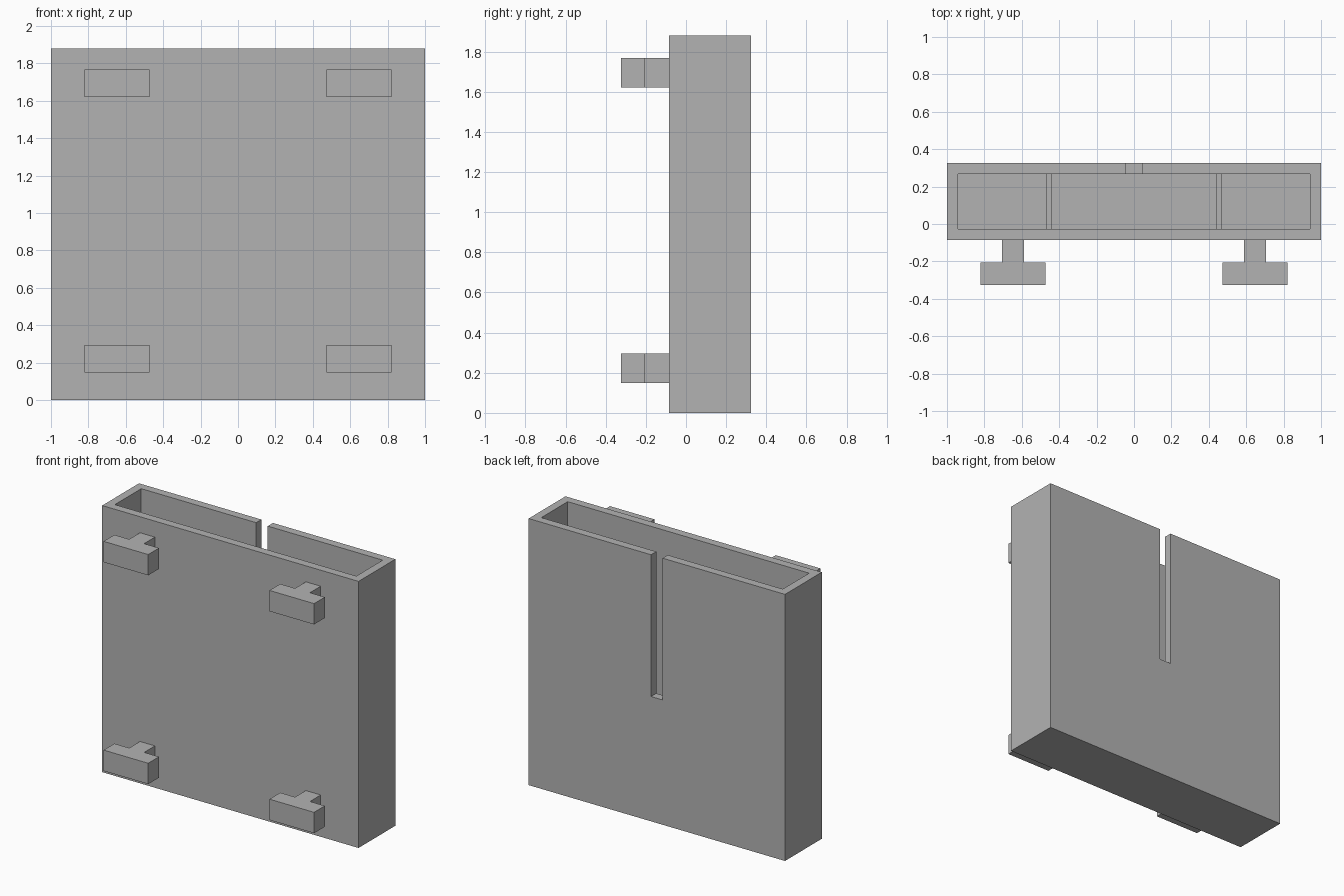
import bpy
import bmesh

default = bpy.data.objects.get("Cube")
if default:
    bpy.data.objects.remove(default, do_unlink=True)

grey = bpy.data.materials.new("plain grey")
grey.use_nodes = True
GREY = (0.45, 0.45, 0.45, 1)
grey.diffuse_color = GREY
grey.node_tree.nodes["Principled BSDF"].inputs["Base Color"].default_value = GREY

WIDTH, HEIGHT, WALL = 1.0, 1.88, 0.058    # half width, height, wall thickness
FRONT, BACK = -0.085, 0.325
SLOT, SLOT_Z = 0.045, 0.88                # half width and bottom of the slot


def extrude(name, outline, z0, z1):
    """Prism standing on an outline in plan."""
    bm = bmesh.new()
    face = bm.faces.new([bm.verts.new((x, y, z0)) for x, y in outline])
    top = bmesh.ops.extrude_face_region(bm, geom=[face])["geom"]
    verts = [v for v in top if isinstance(v, bmesh.types.BMVert)]
    bmesh.ops.translate(bm, verts=verts, vec=(0, 0, z1 - z0))
    bmesh.ops.recalc_face_normals(bm, faces=bm.faces)
    mesh = bpy.data.meshes.new(name)
    bm.to_mesh(mesh)
    bm.free()
    mesh.materials.append(grey)
    obj = bpy.data.objects.new(name, mesh)
    bpy.context.collection.objects.link(obj)
    return obj


def block(name, x0, x1, y0, y1, z0, z1):
    return extrude(name, [(x0, y0), (x1, y0), (x1, y1), (x0, y1)], z0, z1)


def cut(target, cutter):
    mod = target.modifiers.new(cutter.name, "BOOLEAN")
    mod.operation = "DIFFERENCE"
    mod.solver = "EXACT"
    mod.object = cutter
    cutter.hide_render = True
    cutter.hide_viewport = True
    cutter.display_type = "WIRE"


# Open-topped case with a slot down the back wall
case = block("case", -WIDTH, WIDTH, FRONT, BACK, 0, HEIGHT)
inside = WIDTH - WALL
cut(case, block("cavity_cutter", -inside, inside, FRONT + WALL, BACK - WALL, WALL, HEIGHT + 0.2))
cut(case, block("slot_cutter", -SLOT, SLOT, BACK - WALL - 0.1, BACK + 0.1, SLOT_Z, HEIGHT + 0.3))

# Two thin supports inside, and four T-shaped hooks on the front
for side, s in (("right", -1), ("left", 1)):
    x0, x1 = sorted((s * 0.44, s * 0.47))
    block(side + "_inner_support", x0, x1, FRONT + WALL, BACK - WALL, WALL, SLOT_Z)
    c, head, stem = s * 0.647, 0.174, 0.058
    tee = [(c - head, -0.325), (c + head, -0.325), (c + head, -0.205),
           (c + stem, -0.205), (c + stem, FRONT), (c - stem, FRONT),
           (c - stem, -0.205), (c - head, -0.205)]
    for level, z in (("lower", 0.148), ("upper", 1.62)):
        extrude(f"{level}_{side}_hook", tee, z, z + 0.147)
